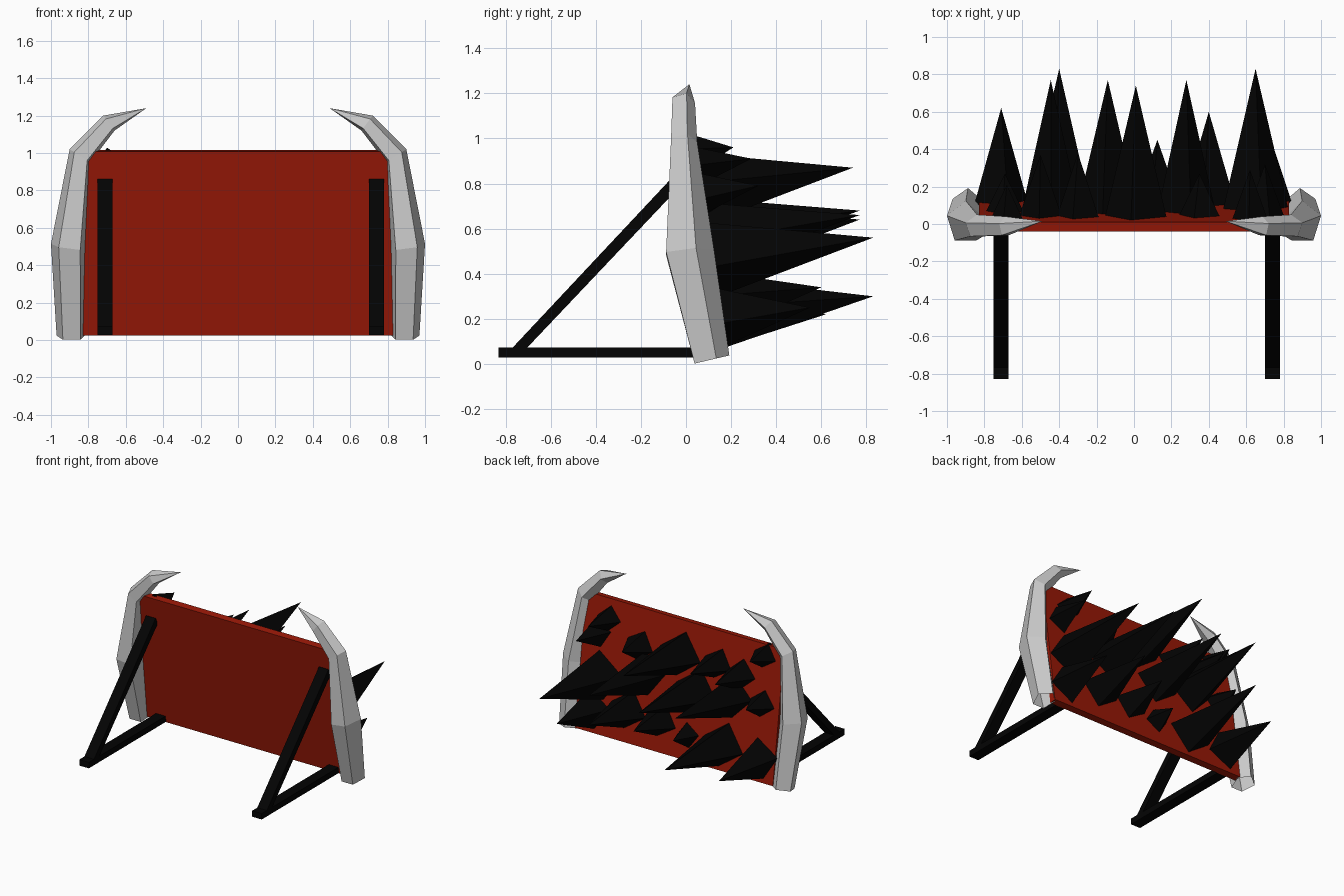
import bpy, bmesh, math, random
from mathutils import Vector, Matrix

if "Cube" in bpy.data.objects:
    bpy.data.objects.remove(bpy.data.objects["Cube"])

random.seed(4)


def material(name, color):
    m = bpy.data.materials.new(name)
    m.diffuse_color = color
    m.use_nodes = True
    m.node_tree.nodes["Principled BSDF"].inputs["Base Color"].default_value = m.diffuse_color
    return m


RED = material("red_paint", (0.32, 0.009, 0.002, 1))
BLACK = material("black_iron", (0.001, 0.001, 0.001, 1))


def finish(name, bm, mat=None, mirror=False):
    bmesh.ops.recalc_face_normals(bm, faces=bm.faces)
    me = bpy.data.meshes.new(name)
    bm.to_mesh(me)
    bm.free()
    ob = bpy.data.objects.new(name, me)
    bpy.context.collection.objects.link(ob)
    if mat:
        me.materials.append(mat)
    if mirror:
        ob.modifiers.new("mirror", 'MIRROR')
    return ob


def extrude_profile(name, yz, x0, x1, mat):
    """Extrude a side-view (y, z) outline from x0 to x1."""
    bm = bmesh.new()
    face = bm.faces.new([bm.verts.new((x0, y, z)) for y, z in yz])
    ext = bmesh.ops.extrude_face_region(bm, geom=[face])
    moved = [g for g in ext["geom"] if isinstance(g, bmesh.types.BMVert)]
    bmesh.ops.translate(bm, verts=moved, vec=(x1 - x0, 0, 0))
    # close the starting end if the extrusion removed it
    bmesh.ops.holes_fill(bm, edges=bm.edges, sides=0)
    return finish(name, bm, mat)


# Leaning board
extrude_profile("board", [(0.095, 0.025), (0.145, 0.032), (0.01, 1.015), (-0.04, 1.008)],
                -0.83, 0.83, RED)

# Rear support frames: floor rail and diagonal brace on each side
for side, x in (("left", -0.75), ("right", 0.70)):
    extrude_profile("floor_rail_" + side,
                    [(-0.83, 0.028), (0.11, 0.028), (0.11, 0.073), (-0.83, 0.073)],
                    x, x + 0.08, BLACK)
    extrude_profile("diagonal_brace_" + side,
                    [(-0.785, 0.055), (-0.725, 0.05), (0.0, 0.815), (-0.03, 0.86)],
                    x, x + 0.08, BLACK)

# Curved tusks: five-sided rings (centre, outward axis, depth axis), open below, closing to a tip
SECTION = [(1, 0.25), (0.55, -1), (-0.7, -1), (-1, 0.25), (-0.1, 1)]
RINGS = [((0.895, 0.115, 0.02), (0.075, 0, 0), (0, 0.077, 0.018)),
         ((0.908, 0.018, 0.50), (0.092, 0, 0.012), (0, 0.106, 0.01)),
         ((0.845, -0.008, 0.985), (0.055, 0, 0.035), (0, 0.058, 0)),
         ((0.69, -0.01, 1.16), (0.03, 0, 0.04), (0, 0.05, 0))]
N = len(SECTION)
bm = bmesh.new()
loops = []
for c, u, v in RINGS:
    loops.append([bm.verts.new(Vector(c) + Vector(u) * a + Vector(v) * b) for a, b in SECTION])
for lo, hi in zip(loops, loops[1:]):
    for i in range(N):
        j = (i + 1) % N
        bm.faces.new((lo[i], lo[j], hi[j], hi[i]))
tip = bm.verts.new((0.49, 0.015, 1.24))
for i in range(N):
    bm.faces.new((loops[-1][i], loops[-1][(i + 1) % N], tip))
finish("tusk", bm, None, True)

# Spikes: tip position and base radius, standing roughly square to the board
SPIKES = [(0.01, 0.74, 0.87, 0.17), (-0.30, 0.38, 0.83, 0.12), (-0.50, 0.37, 0.80, 0.12),
          (-0.68, 0.21, 0.96, 0.10), (0.35, 0.27, 0.78, 0.12), (0.62, 0.29, 0.91, 0.10),
          (0.70, 0.32, 0.79, 0.11), (0.65, 0.83, 0.56, 0.18), (0.28, 0.77, 0.66, 0.16),
          (-0.14, 0.77, 0.64, 0.17), (-0.445, 0.77, 0.68, 0.16), (-0.69, 0.27, 0.62, 0.11),
          (0.40, 0.60, 0.34, 0.15), (0.125, 0.45, 0.31, 0.13), (-0.40, 0.83, 0.30, 0.17),
          (-0.71, 0.62, 0.22, 0.15), (0.70, 0.55, 0.25, 0.15), (-0.10, 0.30, 0.24, 0.10)]
normal = Vector((0, 0.9907, 0.136))
bm = bmesh.new()
for x, y, z, r in SPIKES:
    top = Vector((x, y, z))
    base = top - normal * (top - Vector((0, 0.125, 0.03))).dot(normal)
    low = max(0, 0.05 + r - base.z)         # keep the base on the board
    base += Vector((0, -0.138, 1)) * low
    axis = top - base
    tilt = axis.to_track_quat('Z', 'Y').to_matrix().to_4x4()
    spin = Matrix.Rotation(random.uniform(-0.3, 0.3), 4, 'Z')
    bmesh.ops.create_cone(bm, cap_ends=True, segments=4, radius1=r, radius2=0, depth=axis.length,
                          matrix=Matrix.Translation((top + base) / 2) @ tilt @ spin)
finish("spikes", bm, BLACK)
